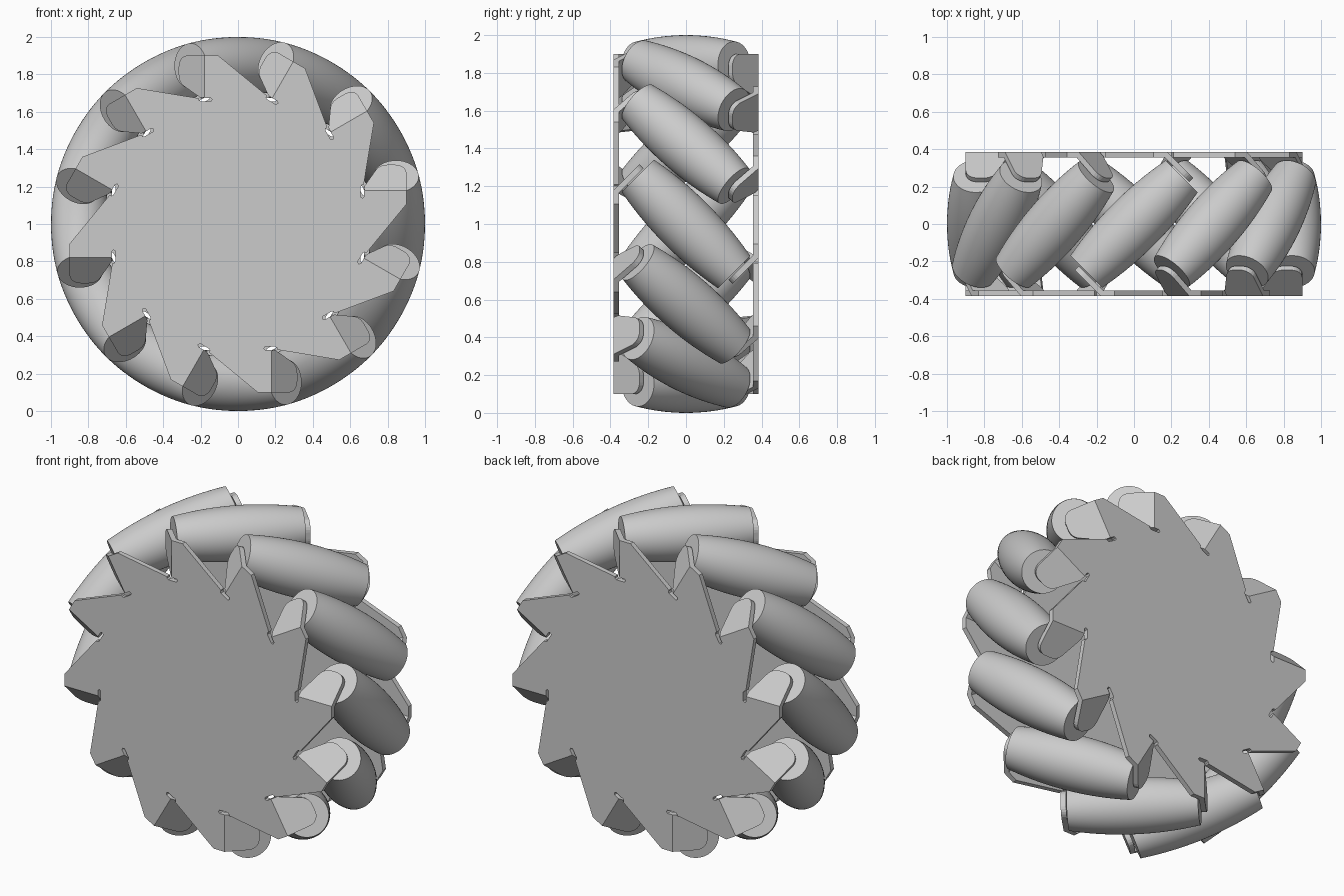
import bpy, bmesh
from math import radians, sin, cos, sqrt
from mathutils import Matrix, Vector

COUNT = 12          # rollers and teeth around the wheel
STEP = 360 / COUNT
AXLE_R = 0.845      # distance of roller axes from the wheel centre
HALF_LEN, MID_R, END_R = 0.36, 0.155, 0.121
PLATE_Y, THICK = 0.37, 0.03
BEND_V = 0.172      # sideways offset of the tab bend line
CENTRE = Matrix.Translation((0, 0, 1))

if "Cube" in bpy.data.objects:
    bpy.data.objects.remove(bpy.data.objects["Cube"])

grey = bpy.data.materials.new("light_grey")
grey.use_nodes = True
grey.diffuse_color = (0.6, 0.6, 0.6, 1)
grey.node_tree.nodes["Principled BSDF"].inputs["Base Color"].default_value = (0.6, 0.6, 0.6, 1)


def turn(i):
    """Rotation of the i-th roller or tooth about the wheel axle."""
    return Matrix.Rotation(-radians(i * STEP), 4, 'Y')


def add_object(name, mesh, matrix):
    ob = bpy.data.objects.new(name, mesh)
    bpy.context.collection.objects.link(ob)
    ob.matrix_world = matrix
    return ob


def to_mesh(bm, name):
    bmesh.ops.recalc_face_normals(bm, faces=bm.faces)
    mesh = bpy.data.meshes.new(name)
    bm.to_mesh(mesh)
    bm.free()
    mesh.materials.append(grey)
    return mesh


# Barrel roller: a bulged profile spun about its own axis
bm = bmesh.new()
n = 16
profile = [(0, -HALF_LEN)]
for i in range(n + 1):
    t = 2 * i / n - 1
    profile.append((MID_R - (MID_R - END_R) * t * t, t * HALF_LEN))
profile.append((0, HALF_LEN))
verts = [bm.verts.new((r, 0, z)) for r, z in profile]
edges = [bm.edges.new(pair) for pair in zip(verts, verts[1:])]
bmesh.ops.spin(bm, geom=verts + edges, cent=(0, 0, 0), axis=(0, 0, 1),
               angle=radians(360), steps=56)
bmesh.ops.remove_doubles(bm, verts=bm.verts, dist=0.0005)
roller_mesh = to_mesh(bm, "roller")

tilt = Matrix.Translation((AXLE_R, 0, 0)) @ Matrix.Rotation(radians(45), 4, 'X')
for i in range(COUNT):
    roller = add_object(f"roller_{i + 1}", roller_mesh, CENTRE @ turn(i) @ tilt)
bpy.ops.object.select_all(action='DESELECT')
roller.select_set(True)
bpy.context.view_layer.objects.active = roller
bpy.ops.object.shade_smooth_by_angle(angle=radians(35))


# Side plate: flat sawtooth disc with a rounded tab folded in at each tooth
def arc(s, u, r, start, end, steps=6):
    angles = [radians(start + (end - start) * k / steps) for k in range(steps + 1)]
    return [(s + r * cos(a), u + r * sin(a)) for a in angles]


tooth = [(0.687, -0.154), (0.9, 0.105), (0.9, BEND_V), (0.675, BEND_V),
         (0.675, 0.145), (0.665, 0.138), (0.655, 0.145), (0.655, 0.2), (0.663, 0.209)]
tab = arc(0.13, 0.84, 0.06, 90, 0) + arc(0.12, 0.8, 0.07, 0, -62) + [(0.03, 0.677)]

bm = bmesh.new()
outline, folds = [], []
for i in range(COUNT):
    ring = [bm.verts.new(turn(i) @ Vector((u, -PLATE_Y, v))) for u, v in tooth]
    outline += ring
    flap = [bm.verts.new(turn(i) @ Vector((u, -PLATE_Y + s / sqrt(2), BEND_V + s / sqrt(2))))
            for s, u in tab]
    folds.append([ring[3], ring[2]] + flap)
bm.faces.new(outline)
for loop in folds:
    bm.faces.new(loop)
plate_mesh = to_mesh(bm, "side_plate")

for name, flip in (("front_plate", 0), ("back_plate", 180)):
    plate = add_object(name, plate_mesh, CENTRE @ Matrix.Rotation(radians(flip), 4, 'X'))
    solid = plate.modifiers.new("thickness", 'SOLIDIFY')
    solid.thickness = THICK
    solid.offset = 0
    solid.use_even_offset = True
